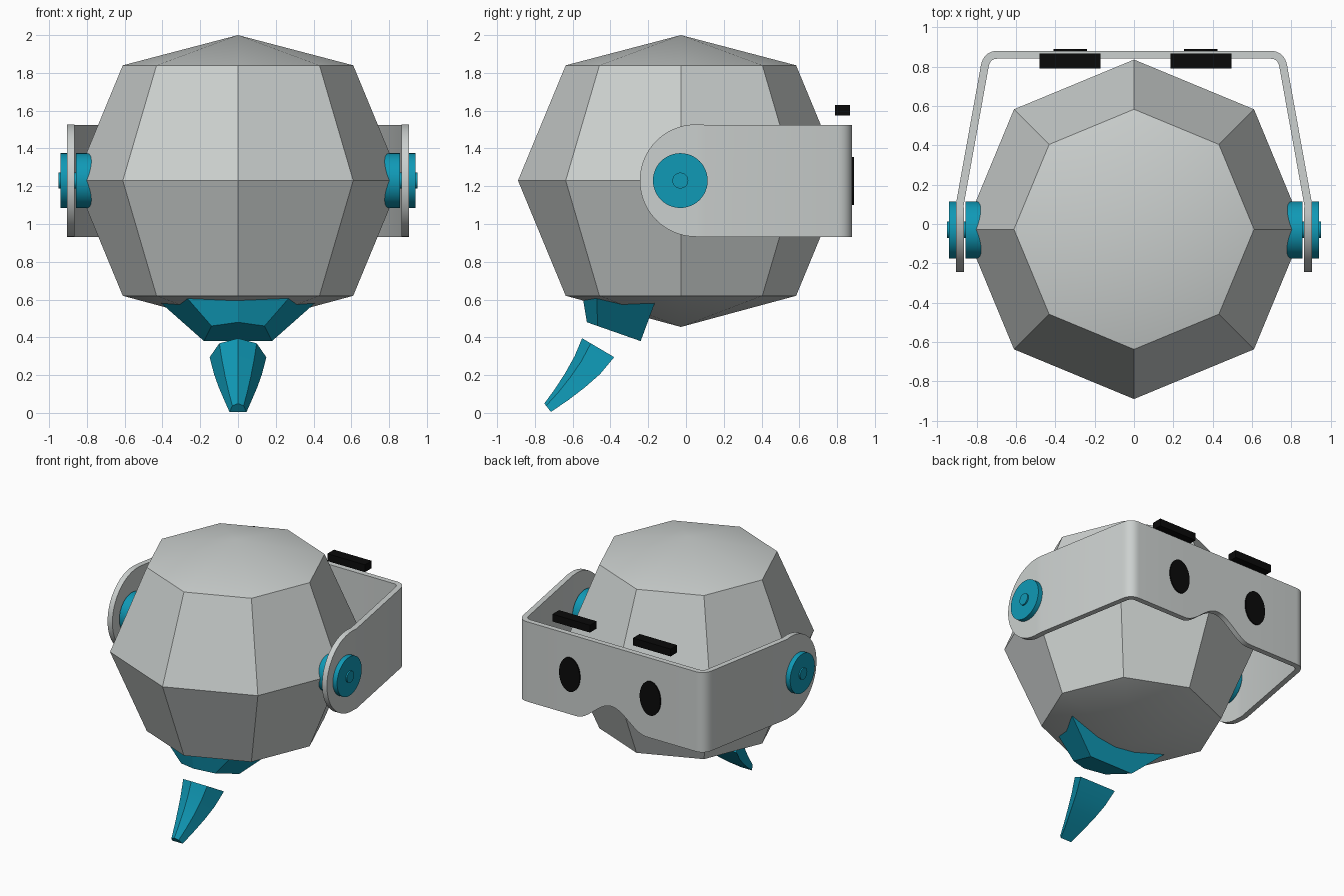
import bpy, bmesh, math
from mathutils import Vector, Matrix

if "Cube" in bpy.data.objects:
    bpy.data.objects.remove(bpy.data.objects["Cube"], do_unlink=True)

CY, CZ = -0.027, 1.23      # centre of the body
SHIFT = 0.0075             # slight sideways offset of the pads


def material(name, rgb):
    m = bpy.data.materials.new(name)
    m.use_nodes = True
    m.diffuse_color = (*rgb, 1)
    m.node_tree.nodes["Principled BSDF"].inputs["Base Color"].default_value = (*rgb, 1)
    return m


grey = material("light grey", (0.60, 0.63, 0.62))
teal = material("teal", (0.005, 0.32, 0.47))
black = material("black", (0.003, 0.003, 0.003))


def finish(name, bm, mat):
    bmesh.ops.remove_doubles(bm, verts=bm.verts, dist=0.0001)
    bmesh.ops.recalc_face_normals(bm, faces=bm.faces)
    mesh = bpy.data.meshes.new(name)
    bm.to_mesh(mesh)
    bm.free()
    mesh.materials.append(mat)
    mesh.shade_smooth()
    mesh.set_sharp_from_angle(angle=math.radians(30))
    obj = bpy.data.objects.new(name, mesh)
    bpy.context.collection.objects.link(obj)
    return obj


def loft(bm, sections):
    """Skin closed sections of equal size and cap both ends."""
    rings = [[bm.verts.new(p) for p in s] for s in sections]
    n = len(rings[0])
    for a, b in zip(rings, rings[1:]):
        for i in range(n):
            j = (i + 1) % n
            bm.faces.new((a[i], a[j], b[j], b[i]))
    bm.faces.new(rings[0])
    bm.faces.new(rings[-1])


def cylinder(bm, axis, centre, radius, depth, segments=48, squash=1):
    rot = Matrix.Rotation(math.pi / 2, 4, "Y" if axis == "x" else "X")
    size = Matrix.Diagonal((squash, 1, 1, 1))
    bmesh.ops.create_cone(bm, cap_ends=True, segments=segments, radius1=radius,
                          radius2=radius, depth=depth,
                          matrix=Matrix.Translation(centre) @ rot @ size)


# Eight-sided body with shallow caps
bm = bmesh.new()
rings = []
for r, z in ((0.61, 0.62), (0.8625, CZ), (0.61, 1.84)):
    rings.append([bm.verts.new((r * math.cos(k * math.pi / 4),
                                CY + r * math.sin(k * math.pi / 4), z)) for k in range(8)])
bottom, top = bm.verts.new((0, CY, 0.455)), bm.verts.new((0, CY, 2))
for i in range(8):
    j = (i + 1) % 8
    for a, b in zip(rings, rings[1:]):
        bm.faces.new((a[i], a[j], b[j], b[i]))
    bm.faces.new((rings[0][j], rings[0][i], bottom))
    bm.faces.new((rings[-1][i], rings[-1][j], top))
finish("body", bm, grey)


# Head strap: rounded arms, bent corners and a nose notch in the back wall
R, ARM_Y, LOW, HIGH = 0.2975, 0.053, 0.93, 1.525
half = [Vector((0.885, ARM_Y - R * math.cos(k * math.pi / 40))) for k in range(21)]
bend, corner = Vector((0.885, 0.10)), Vector((0.748, 0.86))
half.append(bend)
start = corner + (bend - corner).normalized() * 0.06
end = corner - Vector((0.055, 0))
for k in range(9):
    t = k / 8
    half.append(start * (1 - t) ** 2 + corner * 2 * t * (1 - t) + end * t * t)
NOTCH = 0.29
half += [Vector((NOTCH * (1 - k / 16), 0.86)) for k in range(17)]
path = half + [Vector((-p.x, p.y)) for p in reversed(half[:-1])]

sections = []
for i, p in enumerate(path):
    tangent = (path[min(i + 1, len(path) - 1)] - path[max(i - 1, 0)]).normalized()
    side = Vector((tangent.y, -tangent.x)) * 0.02
    low, high = LOW, HIGH
    if p.y < ARM_Y:
        rise = math.sqrt(max(R * R - (p.y - ARM_Y) ** 2, 0.00001))
        low, high = CZ - rise, CZ + rise
    elif abs(p.x) < NOTCH:
        low += 0.15 * (0.5 + 0.5 * math.cos(math.pi * p.x / NOTCH))
    outer, inner = p + side, p - side
    sections.append([(*outer, low), (*outer, high), (*inner, high), (*inner, low)])
bm = bmesh.new()
loft(bm, sections)
finish("head_strap", bm, grey)


# Pivots, lens pads and ear pads on both sides
for name, s in (("left", 1), ("right", -1)):
    bm = bmesh.new()
    for inner, outer, radius in ((0.70, 0.857, 0.145), (0.905, 0.94, 0.145),
                                 (0.80, 0.95, 0.042)):
        cylinder(bm, "x", (s * (inner + outer) / 2, CY - 0.003, CZ), radius, outer - inner)
    finish(name + "_pivot", bm, teal)

    x = SHIFT + s * 0.3325
    bm = bmesh.new()
    cylinder(bm, "y", (x, 0.881, 1.228), 0.127, 0.016, squash=0.67)
    finish(name + "_oval_pad", bm, black)

    bm = bmesh.new()
    bmesh.ops.create_cube(bm, size=1, matrix=Matrix.Translation((x, 0.828, 1.603))
                          @ Matrix.Diagonal((0.31, 0.078, 0.055, 1)))
    finish(name + "_bar", bm, black)


def beak_section(front, back, width, mid, mid_width):
    """Five-point section from a front ridge to a wider flat back."""
    f, b = Vector((0, *front)), Vector((0, *back))
    m = f.lerp(b, mid)
    dm, db = Vector((width * mid_width, 0, 0)), Vector((width, 0, 0))
    return [f, m + dm, b + db, b - db, m - dm]


# Upper beak, sunk into the body
bm = bmesh.new()
loft(bm, [beak_section((-0.525, 0.48), (-0.24, 0.38), 0.18, 0.2, 0.78),
          beak_section((-0.553, 0.65), (-0.155, 0.61), 0.44, 0.2, 0.68)])
finish("upper_beak", bm, teal)

# Lower beak, a curved and tapering tooth
bm = bmesh.new()
loft(bm, [beak_section(f, b, w, 0.27, 0.66) for f, b, w in (
    ((-0.55, 0.395), (-0.38, 0.295), 0.15),
    ((-0.59, 0.30), (-0.455, 0.205), 0.127),
    ((-0.64, 0.21), (-0.535, 0.135), 0.102),
    ((-0.695, 0.125), (-0.62, 0.07), 0.074),
    ((-0.75, 0.05), (-0.715, 0.005), 0.045))])
finish("lower_beak", bm, teal)
